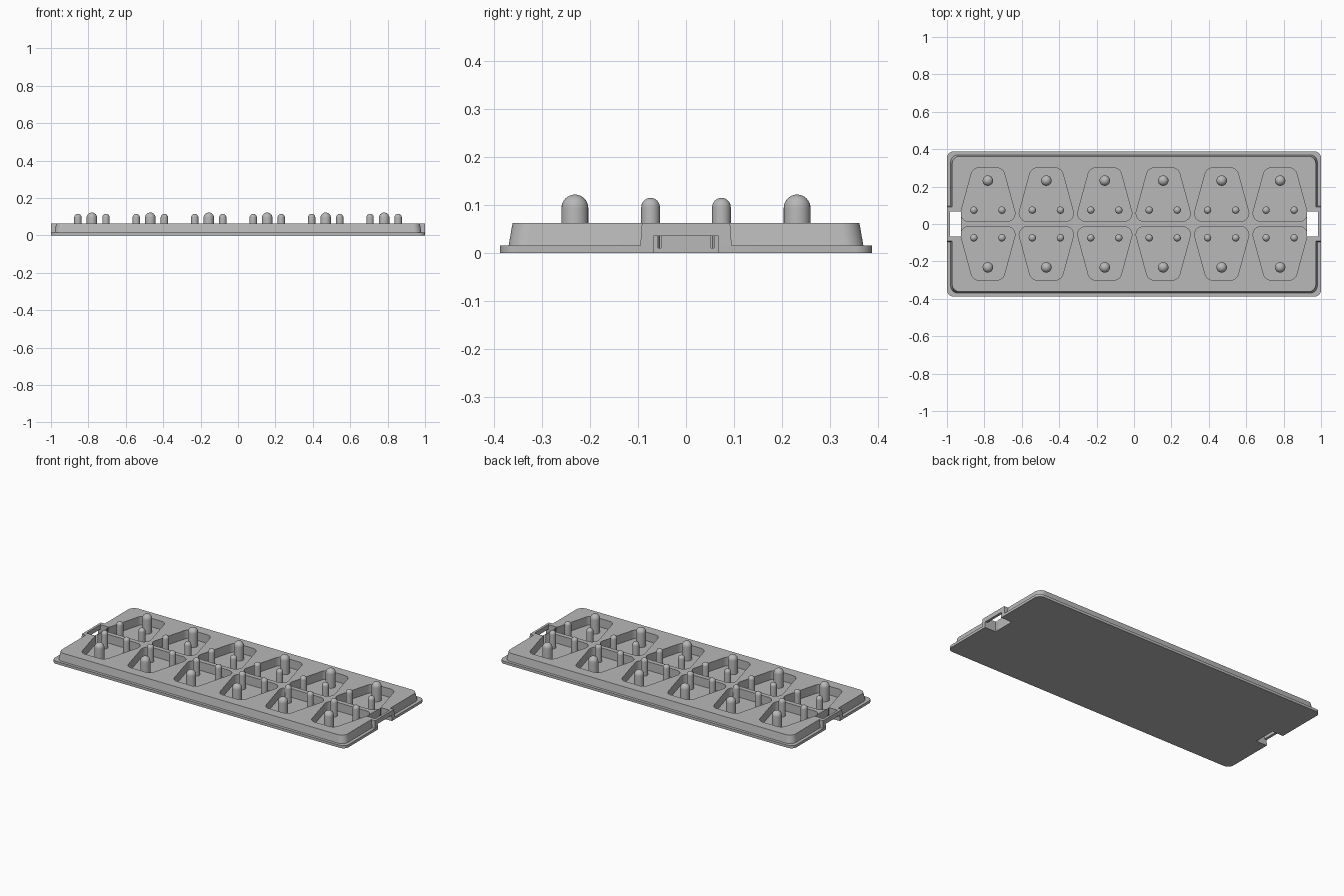
import bpy, bmesh, math
from mathutils import Vector

cube = bpy.data.objects.get("Cube")
if cube:
    bpy.data.objects.remove(cube, do_unlink=True)

grey = bpy.data.materials.new("plastic grey")
grey.use_nodes = True
grey.diffuse_color = (0.48, 0.48, 0.48, 1)
grey.node_tree.nodes["Principled BSDF"].inputs["Base Color"].default_value = grey.diffuse_color

PITCH = 0.3125
TOP, RIM, FLOOR = 0.063, 0.016, 0.01
COLUMNS = [(i - 2.5) * PITCH for i in range(6)]


def rounded(points, radius, steps=8):
    """Round the corners of a convex outline with arcs."""
    out = []
    for i, p in enumerate(points):
        p = Vector(p)
        a = (Vector(points[i - 1]) - p).normalized()
        b = (Vector(points[(i + 1) % len(points)]) - p).normalized()
        half = a.angle(b) / 2
        centre = p + (a + b).normalized() * radius / math.sin(half)
        start = p + a * radius / math.tan(half) - centre
        end = p + b * radius / math.tan(half) - centre
        for k in range(steps + 1):
            t = k / steps
            out.append(centre + (start * (1 - t) + end * t).normalized() * radius)
    return out


def box_outline(x0, x1, y0, y1):
    return [(x0, y0), (x1, y0), (x1, y1), (x0, y1)]


def make_object(name, bm):
    bmesh.ops.recalc_face_normals(bm, faces=bm.faces)
    mesh = bpy.data.meshes.new(name)
    bm.to_mesh(mesh)
    bm.free()
    mesh.materials.append(grey)
    obj = bpy.data.objects.new(name, mesh)
    bpy.context.collection.objects.link(obj)
    return obj


def prism(name, lower, upper, z0, z1):
    """Loft a solid between two matching outlines."""
    bm = bmesh.new()
    a = [bm.verts.new((p[0], p[1], z0)) for p in lower]
    b = [bm.verts.new((p[0], p[1], z1)) for p in upper]
    bm.faces.new(a)
    bm.faces.new(b)
    for i in range(len(a)):
        j = (i + 1) % len(a)
        bm.faces.new((a[i], a[j], b[j], b[i]))
    return make_object(name, bm)


def combine(target, other, operation):
    mod = target.modifiers.new("cut", 'BOOLEAN')
    mod.operation, mod.solver, mod.object = operation, 'EXACT', other
    bpy.context.view_layer.objects.active = target
    bpy.ops.object.modifier_apply(modifier=mod.name)
    bpy.data.objects.remove(other, do_unlink=True)


def smooth(obj):
    bpy.ops.object.select_all(action='DESELECT')
    obj.select_set(True)
    bpy.context.view_layer.objects.active = obj
    bpy.ops.object.shade_smooth_by_angle(angle=math.radians(30))


# Thin flange with the drafted tray body on it
flange = rounded(box_outline(-1, 1, -0.388, 0.388), 0.035)
tray = prism("tray", flange, flange, 0, RIM)
foot = rounded(box_outline(-0.982, 0.982, -0.372, 0.372), 0.04)
crown = rounded(box_outline(-0.972, 0.972, -0.362, 0.362), 0.04)
combine(tray, prism("body", foot, crown, 0.006, TOP), 'UNION')

# Clasp loops at both ends: a boss, a vertical slot and a low opening
for s in (-1, 1):
    low = box_outline(0.9 * s, 0.9995 * s, -0.096, 0.096)
    high = box_outline(0.9 * s, 0.9985 * s, -0.092, 0.092)
    combine(tray, prism("boss", low, high, 0.007, TOP), 'UNION')
    slot = box_outline(0.926 * s, 0.984 * s, -0.068, 0.068)
    combine(tray, prism("slot", slot, slot, -0.1, 0.2), 'DIFFERENCE')
    mouth = box_outline(0.95 * s, 1.1 * s, -0.068, 0.068)
    combine(tray, prism("mouth", mouth, mouth, -0.1, 0.035), 'DIFFERENCE')

# Twelve tapered pockets in two mirrored rows
for s in (-1, 1):
    for x in COLUMNS:
        shape = [(-0.08, 0.3), (0.08, 0.3), (0.158, 0.014), (-0.158, 0.014)]
        outline = [(x + p.x, p.y * s) for p in rounded(shape, 0.042)]
        combine(tray, prism("pocket", outline, outline, FLOOR, 0.2), 'DIFFERENCE')
smooth(tray)


def peg(name, radius, top):
    """Round-topped pin made by spinning a profile."""
    bm = bmesh.new()
    z = top - radius
    profile = [(radius, FLOOR - 0.002), (radius, z)]
    for k in range(1, 9):
        t = k * math.pi / 16
        profile.append((radius * math.cos(t), z + radius * math.sin(t)))
    verts = [bm.verts.new((r, 0, h)) for r, h in profile]
    edges = [bm.edges.new(pair) for pair in zip(verts, verts[1:])]
    bmesh.ops.spin(bm, geom=verts + edges, cent=(0, 0, 0), axis=(0, 0, 1),
                   angle=math.tau, steps=24)
    bmesh.ops.remove_doubles(bm, verts=bm.verts, dist=0.0003)
    obj = make_object(name, bm)
    smooth(obj)
    return obj


# One large and two small pegs in each pocket
large = peg("large_peg", 0.028, 0.122)
small = peg("small_peg", 0.0195, 0.115)
for s in (-1, 1):
    for x in COLUMNS:
        for source, dx, y in ((large, 0, 0.232), (small, -0.075, 0.074), (small, 0.075, 0.074)):
            pin = source.copy()
            pin.location = (x + dx, y * s, 0)
            bpy.context.collection.objects.link(pin)
for source in (large, small):
    bpy.data.objects.remove(source, do_unlink=True)
